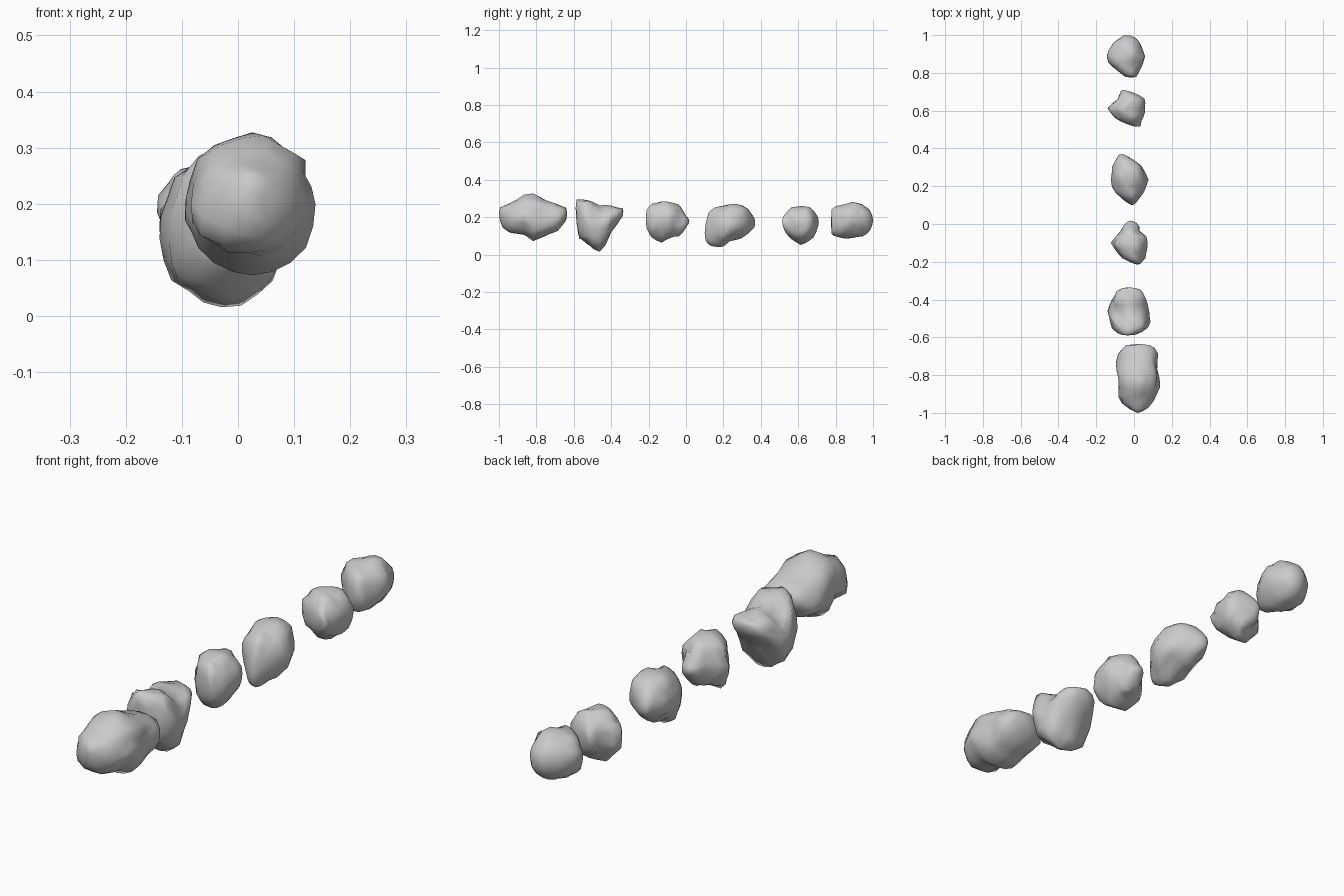
import bpy, bmesh, math
from mathutils import Matrix, Vector, noise


def lerp_profile(stations, y):
    """Bounds (low, high) of a silhouette at depth y."""
    if y <= stations[0][0]:
        return stations[0][1:]
    for a, b in zip(stations, stations[1:]):
        if y <= b[0]:
            t = (y - a[0]) / (b[0] - a[0])
            return [a[i] + (b[i] - a[i]) * t for i in (1, 2)]
    return stations[-1][1:]


def rock(name, y0, y1, top, side, seed, rough=0.14):
    """Icosphere fitted to a plan outline (y, x0, x1) and a side outline (y, z0, z1)."""
    bm = bmesh.new()
    bmesh.ops.create_icosphere(bm, subdivisions=3, radius=1,
                               matrix=Matrix.Rotation(math.pi / 2, 4, 'X'))
    for v in bm.verts:
        d = v.co.normalized()
        y = (y0 + y1) / 2 + d.y * (y1 - y0) / 2
        r = math.hypot(d.x, d.z)
        c, s = (d.x / r, d.z / r) if r > 1e-4 else (0, 0)
        # lumps and dents fade out on the silhouette directions
        lump = noise.noise(d * 1.9 + Vector((seed * 7.3, seed * 3.1, 0)))
        k = 1 + rough * lump * (0.35 + 1.3 * abs(2 * c * s))
        x_lo, x_hi = lerp_profile(top, y)
        z_lo, z_hi = lerp_profile(side, y)
        v.co = ((x_lo + x_hi) / 2 + c * k * (x_hi - x_lo) / 2,
                y,
                max(0, (z_lo + z_hi) / 2 + s * k * (z_hi - z_lo) / 2))
    bmesh.ops.recalc_face_normals(bm, faces=bm.faces)
    for f in bm.faces:
        f.smooth = True
    me = bpy.data.meshes.new(name)
    bm.to_mesh(me)
    bm.free()
    bpy.context.collection.objects.link(bpy.data.objects.new(name, me))


# largest rock at the front
rock("front_rock", -1.0, -0.635,
     [(-1, .01, .03), (-.97, -.04, .08), (-.93, -.085, .11), (-.86, -.085, .14),
      (-.81, -.085, .135), (-.75, -.095, .12), (-.68, -.08, .13), (-.635, -.035, .09)],
     [(-1, .19, .255), (-.98, .14, .26), (-.93, .11, .28), (-.87, .115, .32),
      (-.81, .07, .325), (-.75, .105, .285), (-.69, .12, .27), (-.635, .19, .25)], 1)

# flat-topped rock tapering to a point below
rock("tapered_rock", -0.59, -0.335,
     [(-.59, -.07, .0), (-.56, -.11, .07), (-.52, -.13, .085), (-.45, -.14, .08),
      (-.39, -.11, .06), (-.35, -.09, .04), (-.335, -.05, .0)],
     [(-.59, .2, .3), (-.575, .09, .3), (-.52, .05, .295), (-.47, .005, .262),
      (-.43, .05, .265), (-.41, .105, .268), (-.37, .16, .255), (-.335, .21, .25)], 2)

# small middle rock
rock("middle_rock", -0.215, 0.018,
     [(-.215, .01, .03), (-.18, -.07, .06), (-.1, -.125, .07), (-.06, -.095, .065),
      (-.04, -.07, .03), (0, -.05, .025), (.018, -.025, -.01)],
     [(-.215, .15, .23), (-.2, .11, .255), (-.18, .09, .275), (-.13, .065, .285),
      (-.08, .09, .28), (-.03, .1, .265), (-.01, .13, .22), (.018, .17, .19)], 3)

# wedge-shaped rock behind it
rock("wedge_rock", 0.1, 0.37,
     [(.1, -.02, 0), (.13, -.06, .025), (.18, -.11, .055), (.23, -.125, .08),
      (.31, -.115, .04), (.35, -.09, -.02), (.37, -.08, -.05)],
     [(.1, .08, .15), (.12, .05, .225), (.15, .04, .257), (.2, .045, .265),
      (.24, .075, .27), (.29, .085, .272), (.33, .11, .25), (.37, .15, .19)], 4)

# small rock with a spur on its left side
rock("spurred_rock", 0.515, 0.71,
     [(.515, .0, .035), (.55, -.09, .04), (.6, -.135, .06), (.62, -.14, .06),
      (.66, -.085, .06), (.69, -.075, .015), (.71, -.065, -.05)],
     [(.515, .16, .2), (.53, .12, .22), (.56, .085, .25), (.62, .05, .262),
      (.66, .075, .255), (.69, .1, .23), (.71, .16, .19)], 5)

# round rock at the back
rock("back_rock", 0.775, 1.0,
     [(.775, -.04, .01), (.81, -.09, .03), (.85, -.135, .05), (.9, -.145, .06),
      (.96, -.11, .03), (.98, -.08, .02), (1.0, -.055, -.02)],
     [(.775, .11, .235), (.8, .095, .265), (.84, .085, .27), (.89, .09, .28),
      (.94, .095, .27), (.98, .12, .245), (1.0, .165, .2)], 6)
